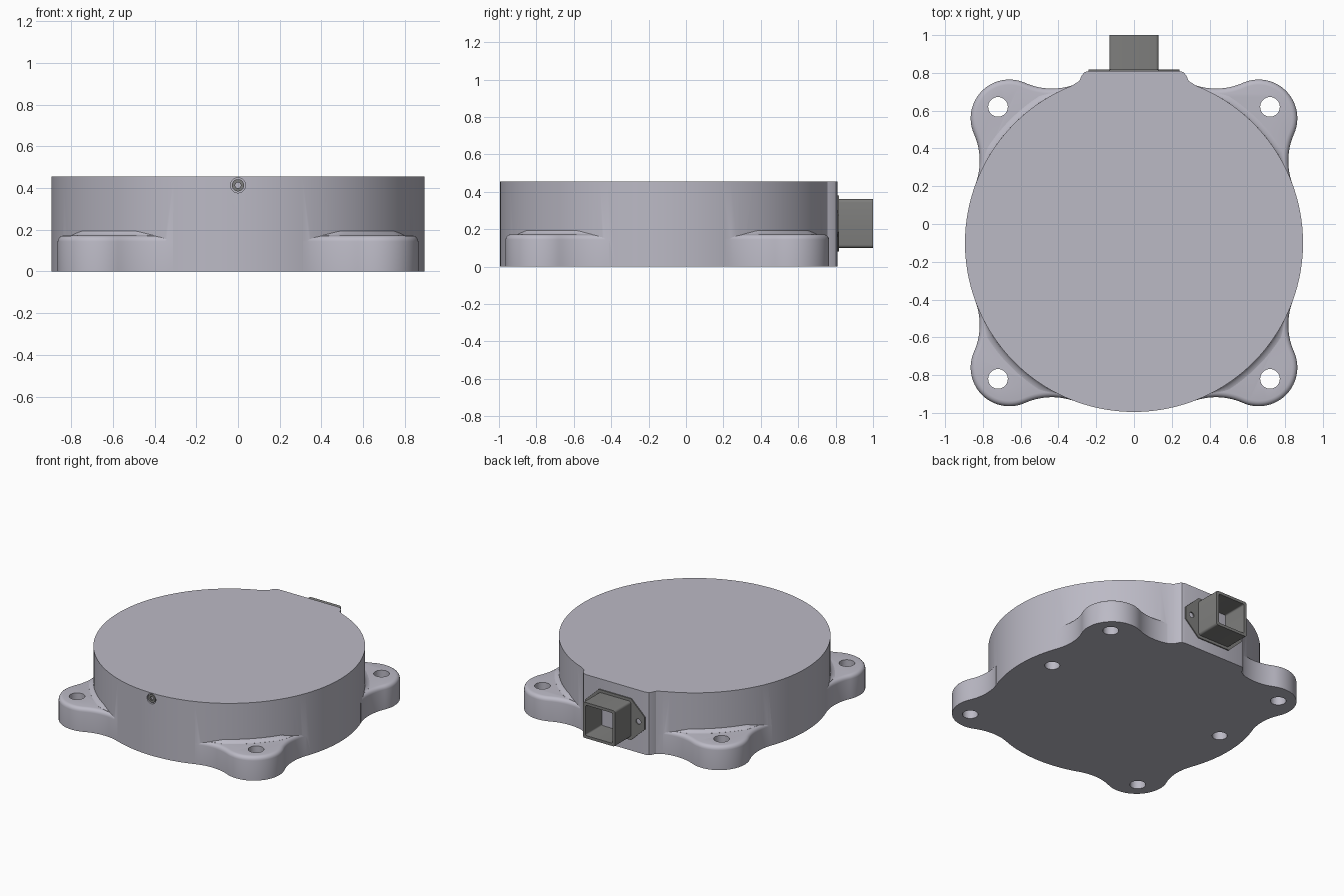
import bpy, bmesh
from math import sin, cos, atan2, sqrt, pi, radians
from mathutils import Vector, Matrix

if "Cube" in bpy.data.objects:
    bpy.data.objects.remove(bpy.data.objects["Cube"])

CY = -0.1               # housing centre in y
R, H = 0.895, 0.455     # housing radius and height
LOBE_D, LOBE_R, BLEND_R = 0.933, 0.205, 0.35
EAR_TOP = 0.172


def material(name, color):
    m = bpy.data.materials.new(name)
    m.use_nodes = True
    m.diffuse_color = (*color, 1)
    m.node_tree.nodes["Principled BSDF"].inputs["Base Color"].default_value = (*color, 1)
    return m


metal = material("pale lavender metal", (0.50, 0.49, 0.56))
dark = material("dark grey plastic", (0.21, 0.21, 0.205))


def loft(name, rings, mat):
    """Closed solid through a list of equal-length rings."""
    bm = bmesh.new()
    loops = [[bm.verts.new(p) for p in ring] for ring in rings]
    n = len(loops[0])
    for a, b in zip(loops, loops[1:]):
        for i in range(n):
            j = (i + 1) % n
            bm.faces.new((a[i], a[j], b[j], b[i]))
    bm.faces.new(loops[0])
    bm.faces.new(loops[-1])
    bmesh.ops.recalc_face_normals(bm, faces=bm.faces)
    me = bpy.data.meshes.new(name)
    bm.to_mesh(me)
    bm.free()
    me.materials.append(mat)
    ob = bpy.data.objects.new(name, me)
    bpy.context.collection.objects.link(ob)
    return ob


def cylinder(name, center, r, depth, axis="Z", sides=32, mat=metal):
    def pt(t, s):
        a, b = r * cos(t), r * sin(t)
        off = (a, b, s) if axis == "Z" else (a, s, b)
        return Vector(center) + Vector(off)
    return loft(name, [[pt(2 * pi * i / sides, s) for i in range(sides)]
                       for s in (-depth / 2, depth / 2)], mat)


def select(ob):
    bpy.ops.object.select_all(action="DESELECT")
    ob.select_set(True)
    bpy.context.view_layer.objects.active = ob


def boolean(ob, other, op):
    m = ob.modifiers.new(op, "BOOLEAN")
    m.operation, m.object, m.solver = op, other, "EXACT"
    select(ob)
    bpy.ops.object.modifier_apply(modifier=m.name)
    bpy.data.objects.remove(other)


def smooth(ob, angle=30):
    select(ob)
    bpy.ops.object.shade_smooth_by_angle(angle=radians(angle))


def arc(c, r, a0, a1, n):
    return [Vector((c[0] + r * cos(a0 + (a1 - a0) * i / n),
                    c[1] + r * sin(a0 + (a1 - a0) * i / n))) for i in range(n + 1)]


# Round housing with a flat pad at the back
pad = [(0.29, 0.757), (0.277, 0.785), (0.263, 0.803), (0.24, 0.81)]
outline = arc((0, CY), R, radians(68.4), radians(-248.4), 110)
outline += [Vector((-x, y)) for x, y in pad] + [Vector(p) for p in reversed(pad)]
housing = loft("housing", [[(p.x, p.y, z) for p in outline] for z in (0, H)], metal)


# Mounting ear profile: lobe blended into the housing by two concave arcs
def ear_profile():
    u = (LOBE_D**2 + (R + BLEND_R)**2 - (LOBE_R + BLEND_R)**2) / (2 * LOBE_D)
    v = sqrt((R + BLEND_R)**2 - u * u)
    on_body = atan2(-v, -u)
    on_lobe = atan2(-v, LOBE_D - u)
    half = [Vector((0.5, 0.3))]
    half += arc((u, v), BLEND_R, on_body + 2 * pi, on_lobe + 2 * pi, 14)
    lobe = arc((LOBE_D, 0), LOBE_R, on_lobe + pi, -on_lobe - pi, 36)
    return half + lobe[1:-1] + [Vector((p.x, -p.y)) for p in reversed(half)]


def inset(pts, d):
    n = len(pts)
    out = []
    for i, p in enumerate(pts):
        t = (pts[(i + 1) % n] - pts[i - 1]).normalized()
        out.append(p + Vector((t.y, -t.x)) * d)
    return out


profile = ear_profile()
steps = [(0, 0), (0, EAR_TOP - 0.028)]
steps += [(0.028 * (1 - cos(a)), EAR_TOP - 0.028 * (1 - sin(a)))
          for a in (pi / 8, pi / 4, 3 * pi / 8, pi / 2)]

for k in range(4):
    turn = Matrix.Translation((0, CY, 0)) @ Matrix.Rotation(pi / 4 + k * pi / 2, 4, "Z")
    rings = [[turn @ Vector((p.x, p.y, z)) for p in inset(profile, d)] for d, z in steps]
    boolean(housing, loft("ear", rings, metal), "UNION")

    # Soft corner where the ear meets the housing wall
    sections = []
    for i in range(-12, 13):
        t = radians(1.5 * i)
        w = 0.03 * min(1, (18.3 - abs(1.5 * i)) / 6)
        cross = [(R - 0.03, 0.15), (R + w, 0.15), (R + w, EAR_TOP + 0.0005),
                 (R + 0.35 * w, EAR_TOP + 0.2 * w), (R, EAR_TOP + 0.7 * w), (R - 0.03, EAR_TOP + 0.7 * w)]
        sections.append([turn @ Vector((r * cos(t), r * sin(t), z)) for r, z in cross])
    smooth(loft("ear_corner_fillet", sections, metal), 50)

# Through holes in the ears, blind holes in the underside
for x in (-0.72, 0.72):
    for y in (-0.82, 0.62):
        boolean(housing, cylinder("cut", (x, y, 0.1), 0.052, 0.4), "DIFFERENCE")
    boolean(housing, cylinder("cut", (x, 0.02, 0), 0.05, 0.3), "DIFFERENCE")

# Front plug with a hexagonal socket, set into the wall
boolean(housing, cylinder("cut", (0, -1, 0.413), 0.036, 0.08, "Y"), "DIFFERENCE")
smooth(housing)
plug = cylinder("front_plug", (0, -0.972, 0.413), 0.029, 0.04, "Y", mat=dark)
boolean(plug, cylinder("cut", (0, -0.99, 0.413), 0.015, 0.04, "Y", 6, dark), "DIFFERENCE")
smooth(plug)
ring = cylinder("plug_seat", (0, -0.968, 0.413), 0.036, 0.02, "Y")
smooth(ring)


# Rectangle ring in the xz plane, with small rounded corners
def rect(hw, hh, y, r, n=4):
    pts = []
    for k, (sx, sz) in enumerate(((1, 1), (-1, 1), (-1, -1), (1, -1))):
        pts += arc((sx * (hw - r), sz * (hh - r)), r, k * pi / 2, (k + 1) * pi / 2, n)
    return [(p.x, y, 0.23 + p.y) for p in pts]


# Connector flange on the back pad
tips = [(0.24, 0.045), (0.13, 0.15), (-0.13, 0.15), (-0.24, 0.045)]
tips += [(x, -z) for x, z in reversed(tips)]
flange = loft("connector_flange", [[(x, y, 0.23 + z) for x, z in tips]
                                   for y in (0.805, 0.818)], dark)
window = loft("cut", [rect(0.108, 0.11, y, 0.01) for y in (0.7, 0.9)], dark)
boolean(flange, window, "DIFFERENCE")
for x in (-0.19, 0.19):
    boolean(flange, cylinder("cut", (x, 0.81, 0.23), 0.02, 0.1, "Y", 20), "DIFFERENCE")

# Hollow square connector shell, open at the back
shell = loft("connector_shell", [rect(0.13, 0.13, 0.805, 0.016), rect(0.13, 0.13, 1.0, 0.016)], dark)
window = loft("cut", [rect(0.108, 0.11, y, 0.01) for y in (0.7, 1.1)], dark)
boolean(shell, window, "DIFFERENCE")
smooth(shell)
